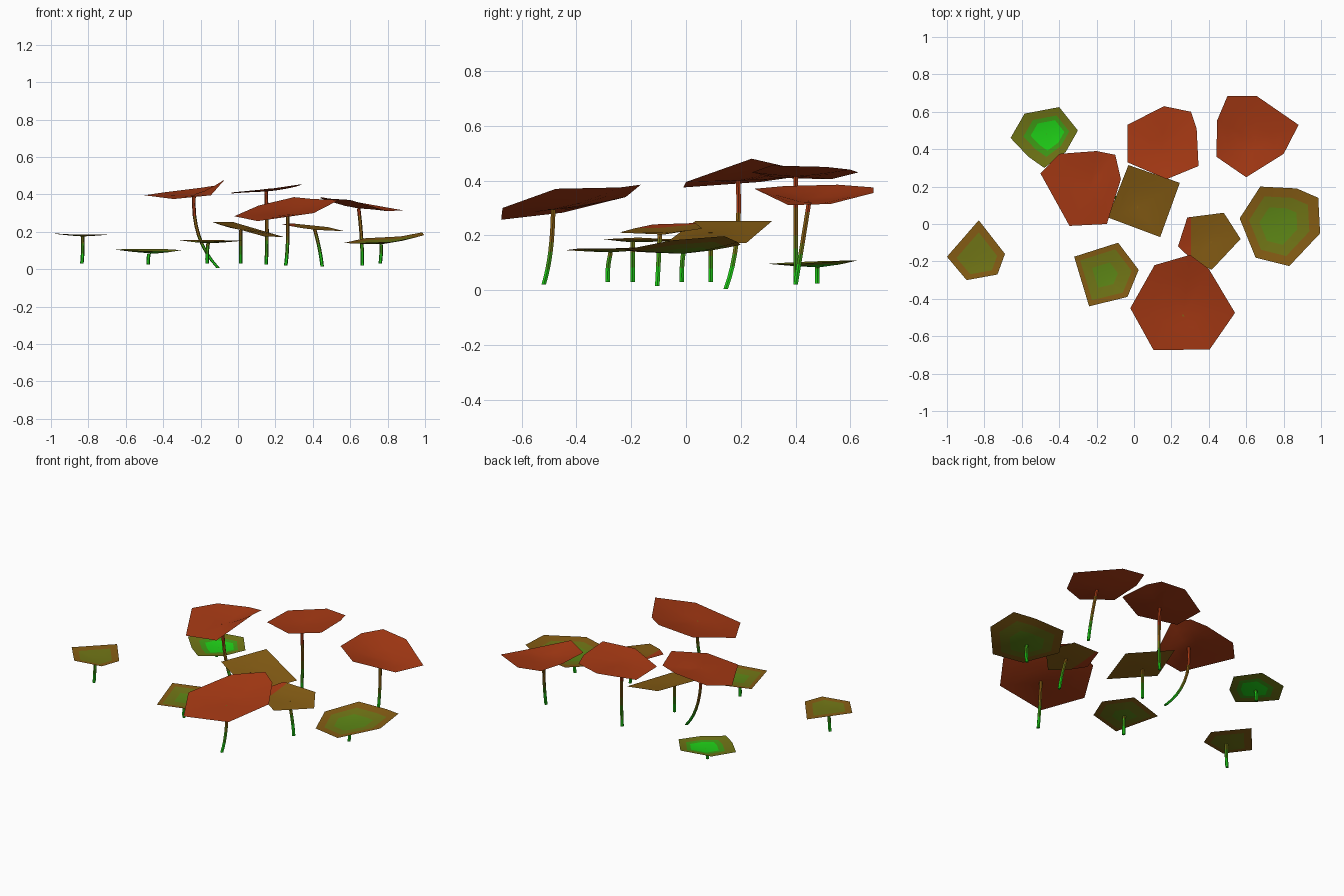
import bpy
import bmesh
import math
from mathutils import Vector

cube = bpy.data.objects.get("Cube")
if cube:
    bpy.data.objects.remove(cube, do_unlink=True)


def make_material(name, colour):
    material = bpy.data.materials.new(name)
    material.use_nodes = True
    rgba = (*colour, 1)
    material.diffuse_color = rgba
    shader = material.node_tree.nodes["Principled BSDF"]
    shader.inputs["Base Color"].default_value = rgba
    shader.inputs["Roughness"].default_value = 0.9
    return material


RED, BROWN, OLIVE, MOSS, GREEN, BRIGHT = range(6)
PALETTE = [
    make_material("rust red", (0.39, 0.042, 0.007)),
    make_material("olive brown", (0.24, 0.11, 0.007)),
    make_material("olive", (0.165, 0.18, 0.008)),
    make_material("moss green", (0.11, 0.24, 0.008)),
    make_material("leaf green", (0.05, 0.34, 0.008)),
    make_material("bright green", (0.014, 0.65, 0.009)),
]


def finish(bm, name):
    """Turn a bmesh into a softly shaded object carrying the palette."""
    mesh = bpy.data.meshes.new(name)
    bm.to_mesh(mesh)
    bm.free()
    for material in PALETTE:
        mesh.materials.append(material)
    obj = bpy.data.objects.new(name, mesh)
    bpy.context.collection.objects.link(obj)
    bpy.ops.object.select_all(action="DESELECT")
    obj.select_set(True)
    bpy.context.view_layer.objects.active = obj
    bpy.ops.object.shade_smooth_by_angle(angle=math.radians(30))
    return obj


def make_leaf(name, centre, rim, colours):
    """Shallow dished sheet; colours maps ring sizes to colours, inside out."""
    bm = bmesh.new()
    middle = Vector(centre)
    inner = None
    hub = bm.verts.new(middle)
    for size, colour in colours:
        ring = []
        for corner in rim:
            offset = (Vector(corner) - middle) * size
            offset.z *= size ** 0.35
            ring.append(bm.verts.new(middle + offset))
        for i in range(len(ring)):
            j = (i + 1) % len(ring)
            if inner:
                corners = (inner[i], inner[j], ring[j], ring[i])
            else:
                corners = (hub, ring[j], ring[i])
            bm.faces.new(corners).material_index = colour
        inner = ring
    bmesh.ops.recalc_face_normals(bm, faces=bm.faces)
    bm.normal_update()
    if sum(face.normal.z for face in bm.faces) < 0:
        bmesh.ops.reverse_faces(bm, faces=bm.faces)
    return finish(bm, name)


def stalk_colour(height):
    """Stalks ripen from green at the foot to red at the top."""
    for limit, colour in ((0.08, BRIGHT), (0.13, GREEN), (0.18, OLIVE), (0.3, BROWN)):
        if height < limit:
            return colour
    return RED


def make_stalk(name, foot, bend, top, radius=0.0095, sides=6, steps=8):
    """Six-sided tube along a curve passing through three points."""
    foot, bend, top = Vector(foot), Vector(bend), Vector(top)
    control = bend * 2 - (foot + top) / 2
    bm = bmesh.new()
    rings = []
    for step in range(steps + 1):
        t = step / steps
        point = foot * (1 - t) ** 2 + control * 2 * t * (1 - t) + top * t * t
        ring = []
        for side in range(sides):
            angle = math.tau * side / sides
            spoke = Vector((math.cos(angle), math.sin(angle), 0))
            ring.append(bm.verts.new(point + spoke * radius))
        rings.append(ring)
    for low, high in zip(rings, rings[1:]):
        for i in range(sides):
            j = (i + 1) % sides
            face = bm.faces.new((low[i], low[j], high[j], high[i]))
            face.material_index = stalk_colour(face.calc_center_median().z)
    bm.faces.new(list(reversed(rings[0]))).material_index = BRIGHT
    bm.faces.new(rings[-1]).material_index = stalk_colour(top.z)
    return finish(bm, name)


def plain(colour):
    return [(0.35, colour), (0.7, colour), (1, colour)]


def make_plant(name, foot, bend, top, rim, colours):
    make_leaf(name + "_leaf", top, rim, colours)
    make_stalk(name + "_stalk", foot, bend, top)


# Tall red plants
make_plant("left_red", (-0.105, 0.145, 0.005), (-0.21, 0.185, 0.18), (-0.235, 0.19, 0.4),
           [(-0.5, 0.27, 0.395), (-0.4, 0.375, 0.41), (-0.2, 0.39, 0.435), (-0.1, 0.37, 0.45),
            (-0.07, 0.24, 0.48), (-0.145, 0, 0.395), (-0.345, -0.01, 0.375)], plain(RED))
make_plant("back_red", (0.15, 0.4, 0.025), (0.155, 0.4, 0.2), (0.15, 0.4, 0.415),
           [(-0.035, 0.53, 0.405), (0.16, 0.63, 0.43), (0.305, 0.6, 0.44), (0.335, 0.51, 0.45),
            (0.345, 0.31, 0.455), (0.175, 0.24, 0.43), (-0.035, 0.33, 0.41)], plain(RED))
make_plant("right_red", (0.665, 0.4, 0.02), (0.66, 0.425, 0.17), (0.645, 0.45, 0.325),
           [(0.5, 0.685, 0.375), (0.655, 0.685, 0.355), (0.88, 0.53, 0.315), (0.8, 0.375, 0.31),
            (0.6, 0.25, 0.37), (0.44, 0.36, 0.38), (0.445, 0.555, 0.385)], plain(RED))
make_plant("front_red", (0.255, -0.52, 0.02), (0.265, -0.495, 0.14), (0.265, -0.485, 0.295),
           [(-0.02, -0.45, 0.283), (0.11, -0.22, 0.34), (0.3, -0.165, 0.385), (0.4, -0.24, 0.375),
            (0.54, -0.475, 0.37), (0.405, -0.67, 0.3), (0.105, -0.675, 0.257)], plain(RED))

# Middle plants in olive brown
make_plant("middle_olive", (0.015, 0.09, 0.03), (0.015, 0.09, 0.1), (0.015, 0.09, 0.21),
           [(-0.03, 0.315, 0.253), (0.245, 0.22, 0.172), (0.14, -0.07, 0.175), (-0.14, 0.035, 0.253)],
           plain(BROWN))
make_stalk("right_olive_stalk", (0.45, -0.105, 0.015), (0.435, -0.1, 0.11), (0.41, -0.095, 0.212))
ripening = make_leaf("right_olive_leaf", (0.41, -0.095, 0.212),
                     [(0.235, -0.12, 0.24), (0.285, 0.035, 0.245), (0.48, 0.06, 0.225),
                      (0.57, -0.08, 0.203), (0.415, -0.245, 0.21), (0.31, -0.19, 0.225)], plain(BROWN))

# Red edge on the ripening leaf
bm = bmesh.new()
bm.from_mesh(ripening.data)
bmesh.ops.bisect_plane(bm, geom=bm.verts[:] + bm.edges[:] + bm.faces[:],
                       plane_co=(0.305, 0, 0), plane_no=(1, 0, 0))
for face in bm.faces:
    if face.calc_center_median().x < 0.305:
        face.material_index = RED
bm.to_mesh(ripening.data)
bm.free()

# Low green plants, greenest at the centre
make_plant("right_green", (0.76, -0.015, 0.03), (0.765, -0.015, 0.08), (0.765, -0.01, 0.133),
           [(0.675, 0.2, 0.165), (0.87, 0.19, 0.175), (0.985, 0.14, 0.197), (0.995, -0.05, 0.182),
            (0.83, -0.225, 0.147), (0.65, -0.18, 0.14), (0.565, 0.03, 0.14)],
           [(0.47, MOSS), (0.75, OLIVE), (1, BROWN)])
make_plant("front_green", (-0.165, -0.285, 0.03), (-0.165, -0.285, 0.08), (-0.16, -0.275, 0.138),
           [(-0.085, -0.1, 0.155), (0.025, -0.245, 0.152), (-0.035, -0.39, 0.152),
            (-0.24, -0.44, 0.146), (-0.32, -0.175, 0.156)],
           [(0.4, MOSS), (0.8, OLIVE), (1, BROWN)])
make_plant("left_green", (-0.835, -0.195, 0.03), (-0.83, -0.195, 0.1), (-0.83, -0.195, 0.175),
           [(-0.83, 0.02, 0.182), (-0.69, -0.16, 0.185), (-0.73, -0.27, 0.184),
            (-0.895, -0.3, 0.186), (-1, -0.175, 0.192)],
           [(0.35, OLIVE), (0.7, OLIVE), (1, BROWN)])
make_leaf("back_green_leaf", (-0.445, 0.485, 0.083),
          [(-0.66, 0.46, 0.105), (-0.585, 0.59, 0.108), (-0.4, 0.625, 0.108), (-0.3, 0.5, 0.102),
           (-0.365, 0.385, 0.095), (-0.48, 0.3, 0.096), (-0.565, 0.36, 0.1)],
          [(0.5, BRIGHT), (0.68, GREEN), (1, OLIVE)])
make_stalk("back_green_stalk", (-0.48, 0.48, 0.025), (-0.48, 0.48, 0.055), (-0.475, 0.48, 0.085))
